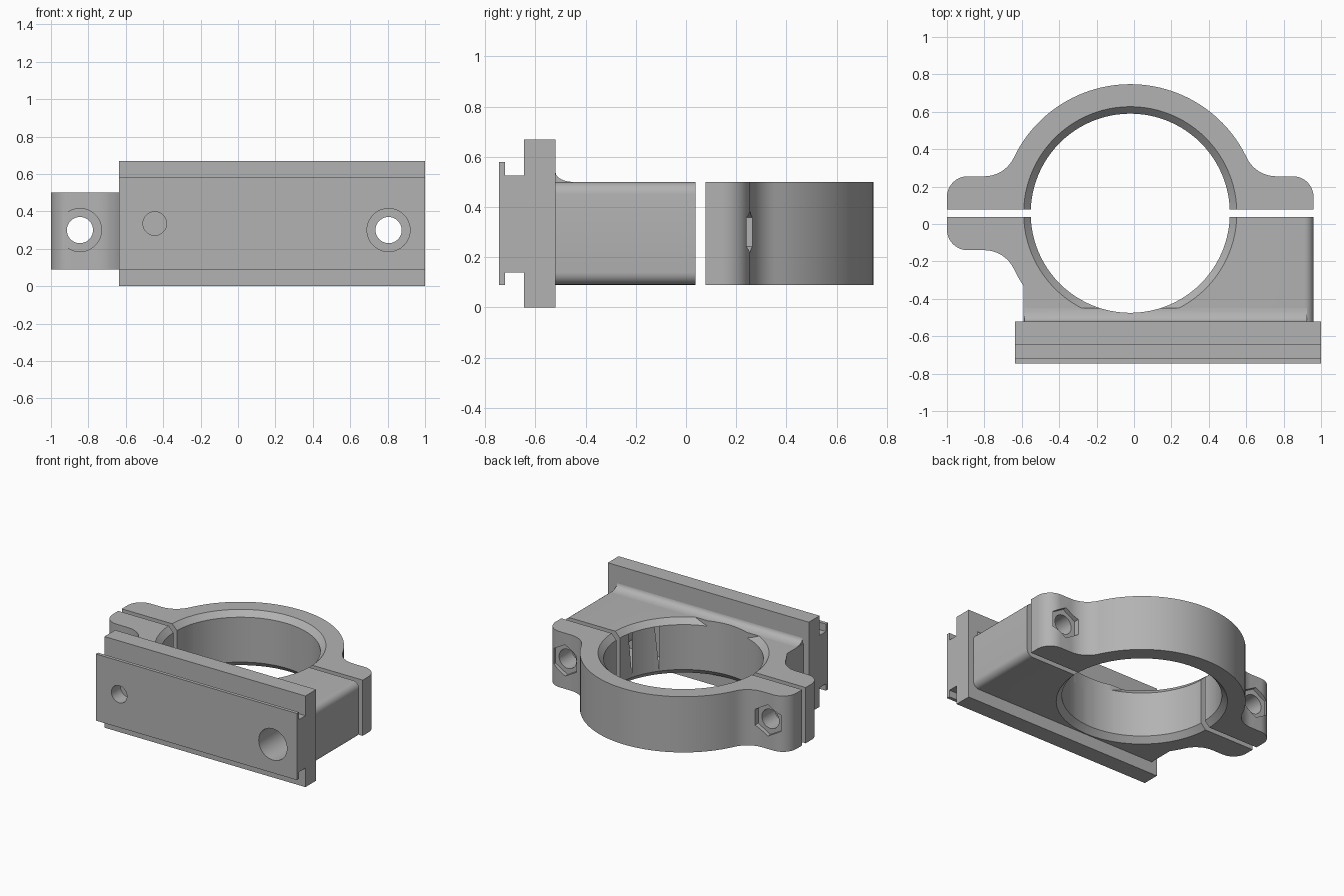
import bpy, bmesh, math
from mathutils import Matrix, Vector

cube = bpy.data.objects.get("Cube")
if cube:
    bpy.data.objects.remove(cube)

CX, CY = -0.02, 0.0575          # bore centre
LOW, TOP = 0.09, 0.50           # clamp height range
BORE, RIM, OUTER = 0.5325, 0.57, 0.69
BOLT_Z = 0.3
FRONT = Matrix.Rotation(math.radians(90), 4, 'X')

grey = bpy.data.materials.new("plain grey")
grey.use_nodes = True
grey.diffuse_color = (0.45, 0.45, 0.45, 1)
grey.node_tree.nodes["Principled BSDF"].inputs["Base Color"].default_value = (0.45, 0.45, 0.45, 1)


def arc(cx, cy, r, start, end, n):
    angles = [math.radians(start + (end - start) * i / n) for i in range(n + 1)]
    return [(cx + r * math.cos(a), cy + r * math.sin(a)) for a in angles]


def make(name, bm):
    bmesh.ops.recalc_face_normals(bm, faces=bm.faces)
    mesh = bpy.data.meshes.new(name)
    bm.to_mesh(mesh)
    bm.free()
    mesh.materials.append(grey)
    obj = bpy.data.objects.new(name, mesh)
    bpy.context.collection.objects.link(obj)
    return obj


def prism(points, direction):
    """Closed outline of 3D points, extruded along a vector."""
    bm = bmesh.new()
    face = bm.faces.new([bm.verts.new(p) for p in points])
    new = bmesh.ops.extrude_face_region(bm, geom=[face])["geom"]
    bmesh.ops.translate(bm, vec=direction, verts=[v for v in new if isinstance(v, bmesh.types.BMVert)])
    return bm


def cone(name, r1, r2, depth, matrix, sides=48):
    bm = bmesh.new()
    bmesh.ops.create_cone(bm, cap_ends=True, segments=sides, radius1=r1, radius2=r2,
                          depth=depth, matrix=matrix)
    return make(name, bm)


def upright(name, r1, r2, z0, z1):
    return cone(name, r1, r2, z1 - z0, Matrix.Translation((CX, CY, (z0 + z1) / 2)), 96)


def drill(name, x, z, r, y0, y1, sides=48, turn=0):
    place = Matrix.Translation((x, (y0 + y1) / 2, z)) @ FRONT @ Matrix.Rotation(turn, 4, 'Z')
    return cone(name, r, r, y1 - y0, place, sides)


def cut(obj, cutters):
    for c in cutters:
        mod = obj.modifiers.new("cut", 'BOOLEAN')
        mod.operation, mod.solver, mod.object = 'DIFFERENCE', 'EXACT', c
    bpy.context.view_layer.objects.active = obj
    for mod in list(obj.modifiers):
        bpy.ops.object.modifier_apply(modifier=mod.name)


def slab(outline):
    return prism([(CX + x, CY + y, LOW) for x, y in outline], (0, 0, TOP - LOW))


# Ear outline, from the ring tangent to the split, relative to the bore centre
TANGENT = 25.47
ear = arc(0.78, 0.3715, 0.174, 180 + TANGENT, 270, 10) + arc(0.87, 0.0875, 0.11, 90, 0, 10) + [(0.98, 0.02)]

# Rear clamp half
rear_outline = ear + [(-x, y) for x, y in reversed(ear)]
rear_outline += arc(0, 0, OUTER, 180 - TANGENT, TANGENT, 48)[1:-1]
rear_clamp = make("rear_clamp", slab(rear_outline))

# Front clamp half with a square block on the left side
side = math.degrees(math.acos(0.57 / OUTER))
front_outline = [(-x, -y) for x, y in reversed(ear)]
front_outline += arc(0, 0, OUTER, 180 + TANGENT, 180 + side, 4)[1:]
front_outline += [(-0.57, -0.59), (0.98, -0.59), (0.98, -0.02)]
bm = slab(front_outline)
rounded = [e for e in bm.edges if all(v.co.x > 0.955 for v in e.verts)
           and abs(e.verts[0].co.z - e.verts[1].co.z) < 0.01]
bmesh.ops.bevel(bm, geom=rounded, offset=0.05, segments=6, profile=0.5, affect='EDGES')
front_clamp = make("front_clamp", bm)

# Fillet between the front clamp and the plate
fillet = [(-0.45, 0.4), (-0.53, 0.4), (-0.53, 0.54)]
for a in range(0, 91, 15):
    t = math.radians(a)
    fillet.append((-0.45 - 0.07 * math.cos(t), 0.54 - 0.04 * math.sin(t)))
plate_fillet = make("plate_fillet", prism([(-0.585, y, z) for y, z in fillet], (1.51, 0, 0)))

# Mounting plate with a grooved rail on its front
half = [(-0.52, 0.0), (-0.645, 0.0), (-0.645, 0.14), (-0.72, 0.14), (-0.72, 0.09), (-0.745, 0.09)]
rail = half + [(-0.745, 0.58), (-0.72, 0.58), (-0.72, 0.525), (-0.645, 0.525), (-0.645, 0.67), (-0.52, 0.67)]
mounting_plate = make("mounting_plate", prism([(-0.635, y, z) for y, z in rail], (1.635, 0, 0)))

# Cutters
bore = upright("bore_cutter", BORE, BORE, -0.2, 0.9)
slope = (RIM - BORE) / 0.04
over = 0.02
rims = [upright("top_rim_cutter", BORE - over * slope, RIM + over * slope, TOP - 0.04 - over, TOP + over),
        upright("bottom_rim_cutter", RIM + over * slope, BORE - over * slope, LOW - over, LOW + 0.04 + over)]
bolts, heads, nuts = [], [], []
for x in (-0.845, 0.805):
    bolts.append(drill("bolt_cutter", x, BOLT_Z, 0.07, -1, 1))
    heads.append(drill("bolt_head_cutter", x, BOLT_Z, 0.115, -0.9, -0.13))
    nuts.append(drill("nut_cutter", x, BOLT_Z, 0.115, 0.225, 0.6, 6, math.radians(0)))
pin = drill("pin_cutter", -0.445, 0.335, 0.063, -0.8, -0.64)

cut(rear_clamp, [bore] + rims + bolts + nuts)
cut(front_clamp, [bore] + rims + bolts + heads)
cut(plate_fillet, [bore, heads[1]])
cut(mounting_plate, [heads[1], pin])
for c in [bore, pin] + rims + bolts + heads + nuts:
    bpy.data.objects.remove(c)

# Smooth the curved walls and keep the edges sharp
bpy.ops.object.select_all(action='DESELECT')
for obj in (rear_clamp, front_clamp, plate_fillet, mounting_plate):
    obj.select_set(True)
bpy.context.view_layer.objects.active = rear_clamp
bpy.ops.object.shade_smooth_by_angle(angle=math.radians(30))
